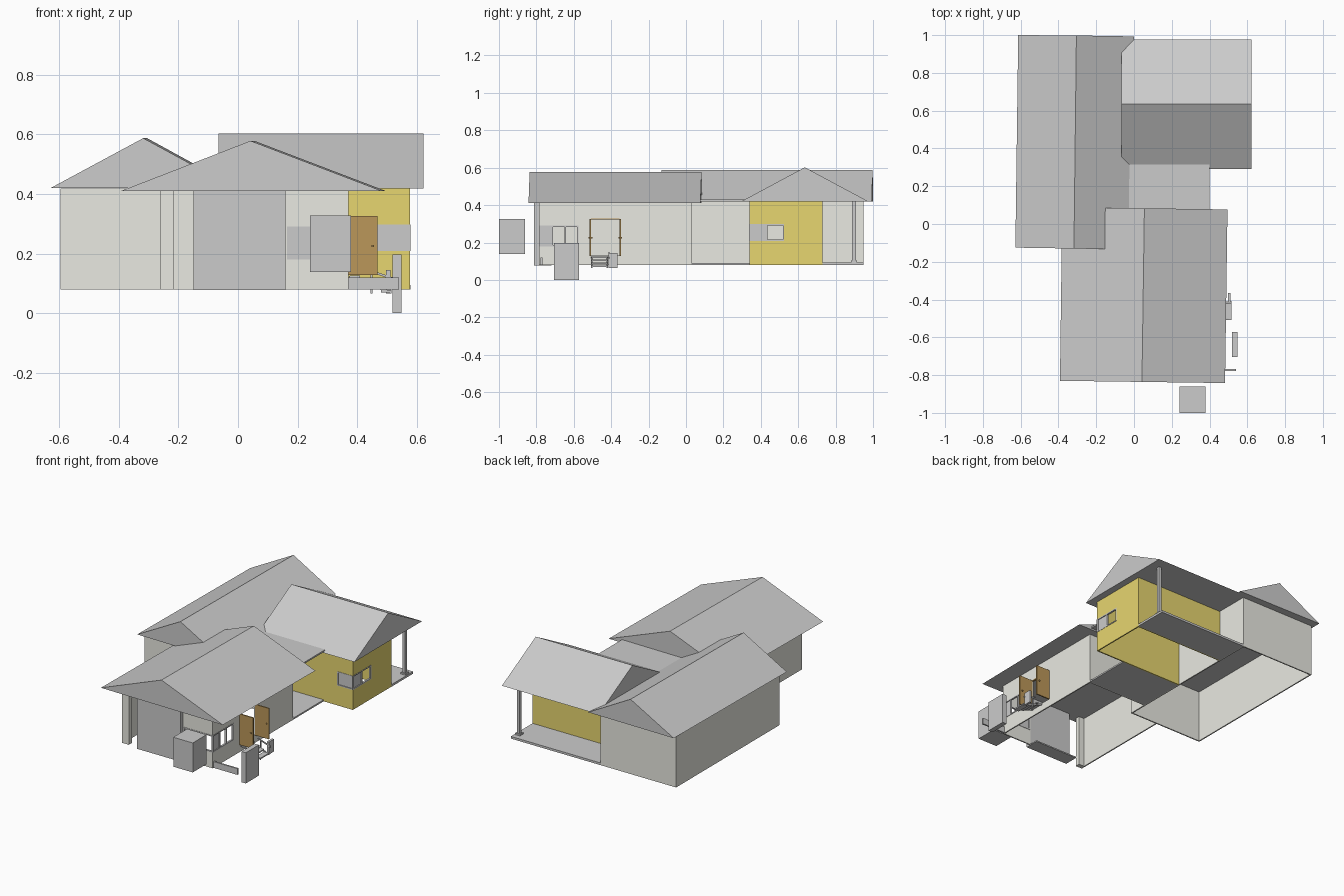
import bpy, bmesh
from mathutils import Matrix, Vector

if "Cube" in bpy.data.objects:
    bpy.data.objects.remove(bpy.data.objects["Cube"])


def material(name, rgb):
    m = bpy.data.materials.new(name)
    m.diffuse_color = (*rgb, 1)
    m.use_nodes = True
    m.node_tree.nodes["Principled BSDF"].inputs["Base Color"].default_value = m.diffuse_color
    return m


WHITE = material("plaster", (0.82, 0.82, 0.76))
YELLOW = material("yellow_paint", (0.80, 0.67, 0.16))
BROWN = material("door_wood", (0.50, 0.31, 0.10))


def finish(name, bm, mat=None):
    bmesh.ops.recalc_face_normals(bm, faces=bm.faces)
    me = bpy.data.meshes.new(name)
    bm.to_mesh(me)
    bm.free()
    ob = bpy.data.objects.new(name, me)
    bpy.context.collection.objects.link(ob)
    if mat:
        me.materials.append(mat)
    return ob


def add_box(bm, x, y, z):
    size = Vector((x[1] - x[0], y[1] - y[0], z[1] - z[0]))
    mid = Vector((sum(x), sum(y), sum(z))) / 2
    bmesh.ops.create_cube(bm, size=1, matrix=Matrix.Translation(mid) @ Matrix.Diagonal((*size, 1)))


def box(name, x, y, z, mat=None):
    bm = bmesh.new()
    add_box(bm, x, y, z)
    return finish(name, bm, mat)


def wall(name, axis, pos, span, mat, hole=None, z=(0.08, 0.418)):
    """Thin wall running along an axis; a hole is (start, end, bottom, top)."""
    bm = bmesh.new()
    a, b = span
    pieces = [(a, b, *z)]
    if hole:
        h0, h1, k0, k1 = hole
        pieces = [(a, h0, *z), (h1, b, *z), (h0, h1, z[0], k0), (h0, h1, k1, z[1])]
    for p, q, low, high in pieces:
        if q - p > 1e-4:
            x, y = ((p, q), pos) if axis == "x" else (pos, (p, q))
            add_box(bm, x, y, (low, high))
    return finish(name, bm, mat)


def window(name, axis, pos, span, z, bars):
    """Frame with upright bars and one sliding pane."""
    bm = bmesh.new()
    t = 0.007
    a, b = span
    parts = [(a, b, z[0], z[0] + t), (a, b, z[1] - t, z[1])]
    for i in range(bars + 1):
        c = a + (b - a - t) * i / bars
        parts.append((c, c + t, z[0], z[1]))
    for p, q, low, high in parts:
        x, y = ((p, q), pos) if axis == "x" else (pos, (p, q))
        add_box(bm, x, y, (low, high))
    m = sum(pos) / 2
    thin = (m - 0.001, m + 0.001)
    half = (a, a + (b - a) / bars)
    x, y = (half, thin) if axis == "x" else (thin, half)
    add_box(bm, x, y, z)
    return finish(name, bm)


def roof(name, end_a, end_b):
    """Closed gable roof between two triangles (eave, ridge, eave)."""
    bm = bmesh.new()
    a = [bm.verts.new(p) for p in end_a]
    b = [bm.verts.new(p) for p in end_b]
    bm.faces.new(a)
    bm.faces.new(b)
    for i in range(3):
        j = (i + 1) % 3
        bm.faces.new((a[i], a[j], b[j], b[i]))
    return finish(name, bm)


def slanted_bar(name, xz_a, xz_b, y, thick):
    bm = bmesh.new()
    (xa, za), (xb, zb) = xz_a, xz_b
    prof = [(xa, za), (xb, zb), (xb, zb - thick), (xa, za - thick)]
    face = bm.faces.new([bm.verts.new((px, y[0], pz)) for px, pz in prof])
    new = bmesh.ops.extrude_face_region(bm, geom=[face])["geom"]
    bmesh.ops.translate(bm, verts=[v for v in new if isinstance(v, bmesh.types.BMVert)],
                        vec=(0, y[1] - y[0], 0))
    return finish(name, bm)


# Roofs of the three wings (slightly skewed in plan) and the flat link roof
roof("front_roof", [(-0.392, -0.83, 0.41), (0.042, -0.836, 0.578), (0.482, -0.842, 0.41)],
     [(-0.38, 0.088, 0.41), (0.055, 0.083, 0.578), (0.495, 0.077, 0.41)])
roof("left_roof", [(-0.628, -0.125, 0.42), (-0.318, -0.13, 0.587), (-0.01, -0.135, 0.42)],
     [(-0.613, 1.0, 0.42), (-0.305, 0.998, 0.587), (0.0, 0.993, 0.42)])
roof("shelter_roof", [(-0.065, 0.292, 0.418), (-0.065, 0.635, 0.602), (-0.065, 0.978, 0.418)],
     [(0.622, 0.292, 0.418), (0.622, 0.635, 0.602), (0.622, 0.978, 0.418)])
box("link_roof", (-0.06, 0.40), (0.03, 0.34), (0.42, 0.43))

# Left wing walls
wall("left_wing_outer_wall", "y", (-0.595, -0.587), (-0.10, 0.95), WHITE)
wall("left_wing_inner_wall", "y", (-0.068, -0.06), (-0.10, 0.95), WHITE)
wall("left_wing_front_wall", "x", (-0.10, -0.092), (-0.587, -0.068), WHITE)
wall("left_wing_back_wall", "x", (0.942, 0.95), (-0.587, -0.068), WHITE)

# Front wing walls with a corner window and a doorway
wall("front_wing_left_wall", "y", (-0.262, -0.254), (-0.80, -0.10), WHITE)
wall("front_wing_left_return", "x", (-0.80, -0.77), (-0.262, -0.215), WHITE)
wall("front_wing_back_wall", "x", (0.022, 0.03), (-0.06, 0.362), WHITE)
wall("front_wing_front_wall", "x", (-0.785, -0.777), (0.16, 0.37), WHITE, (0.165, 0.37, 0.18, 0.29))
wall("front_wing_side_wall_front", "y", (0.362, 0.37), (-0.777, -0.54), WHITE,
     (-0.777, -0.575, 0.18, 0.29))
wall("front_wing_side_wall_back", "y", (0.362, 0.37), (-0.54, 0.03), WHITE,
     (-0.507, -0.355, 0.13, 0.325))
window("front_window", "x", (-0.787, -0.775), (0.165, 0.37), (0.18, 0.29), 2)
window("side_window", "y", (0.360, 0.372), (-0.785, -0.575), (0.18, 0.29), 3)

# Grey entrance panel and threshold
box("entrance_panel", (-0.15, 0.16), (-0.812, -0.782), (0.077, 0.415))
box("entrance_threshold", (-0.15, 0.16), (-0.782, -0.72), (0.077, 0.085))

# Link floor and porch floor
box("link_floor", (-0.06, 0.37), (0.03, 0.34), (0.08, 0.09))
box("porch_floor", (-0.06, 0.578), (0.73, 0.95), (0.08, 0.094))

# Shelter walls with a corner window
wall("shelter_front_wall", "x", (0.34, 0.348), (-0.06, 0.577), YELLOW, (0.465, 0.577, 0.208, 0.298))
wall("shelter_side_wall", "y", (0.569, 0.577), (0.348, 0.722), YELLOW, (0.348, 0.525, 0.208, 0.298))
wall("shelter_back_wall", "x", (0.722, 0.73), (-0.06, 0.577), YELLOW)
window("shelter_front_window", "x", (0.338, 0.35), (0.465, 0.577), (0.208, 0.298), 1)
window("shelter_side_window", "y", (0.567, 0.579), (0.34, 0.525), (0.208, 0.298), 2)

# Porch post
box("porch_post", (0.545, 0.565), (0.888, 0.908), (0.094, 0.418))
box("porch_post_base", (0.538, 0.572), (0.881, 0.915), (0.094, 0.104))

# Open double door with knobs and frame
for side, y in (("front", -0.511), ("back", -0.352)):
    box(side + "_door_leaf", (0.37, 0.468), (y - 0.004, y + 0.004), (0.128, 0.326), BROWN)
    box(side + "_door_knob", (0.448, 0.456), (y - 0.010, y + 0.010), (0.221, 0.229), BROWN)
box("door_lintel", (0.360, 0.373), (-0.507, -0.355), (0.322, 0.328), BROWN)

# Entrance steps with sloping stringers and a ramp board
for i in range(4):
    box(f"step_{i + 1}", (0.375 + 0.035 * i, 0.41 + 0.035 * i), (-0.505, -0.42),
        (0.118 - 0.016 * i, 0.126 - 0.016 * i))
for i, y in enumerate((-0.507, -0.424)):
    slanted_bar(f"step_stringer_{i + 1}", (0.372, 0.125), (0.515, 0.073), (y, y + 0.006), 0.008)
slanted_bar("step_handrail", (0.43, 0.15), (0.52, 0.12), (-0.415, -0.409), 0.008)
box("step_rail_post", (0.445, 0.452), (-0.415, -0.409), (0.065, 0.143))
box("step_side_block", (0.497, 0.511), (-0.415, -0.365), (0.065, 0.145))

# Loose yard pieces
box("low_wall", (0.362, 0.54), (-0.777, -0.767), (0.08, 0.12))
box("upright_cabinet", (0.518, 0.549), (-0.705, -0.573), (0.0, 0.197))
box("front_tank", (0.241, 0.379), (-1.0, -0.86), (0.138, 0.327))
